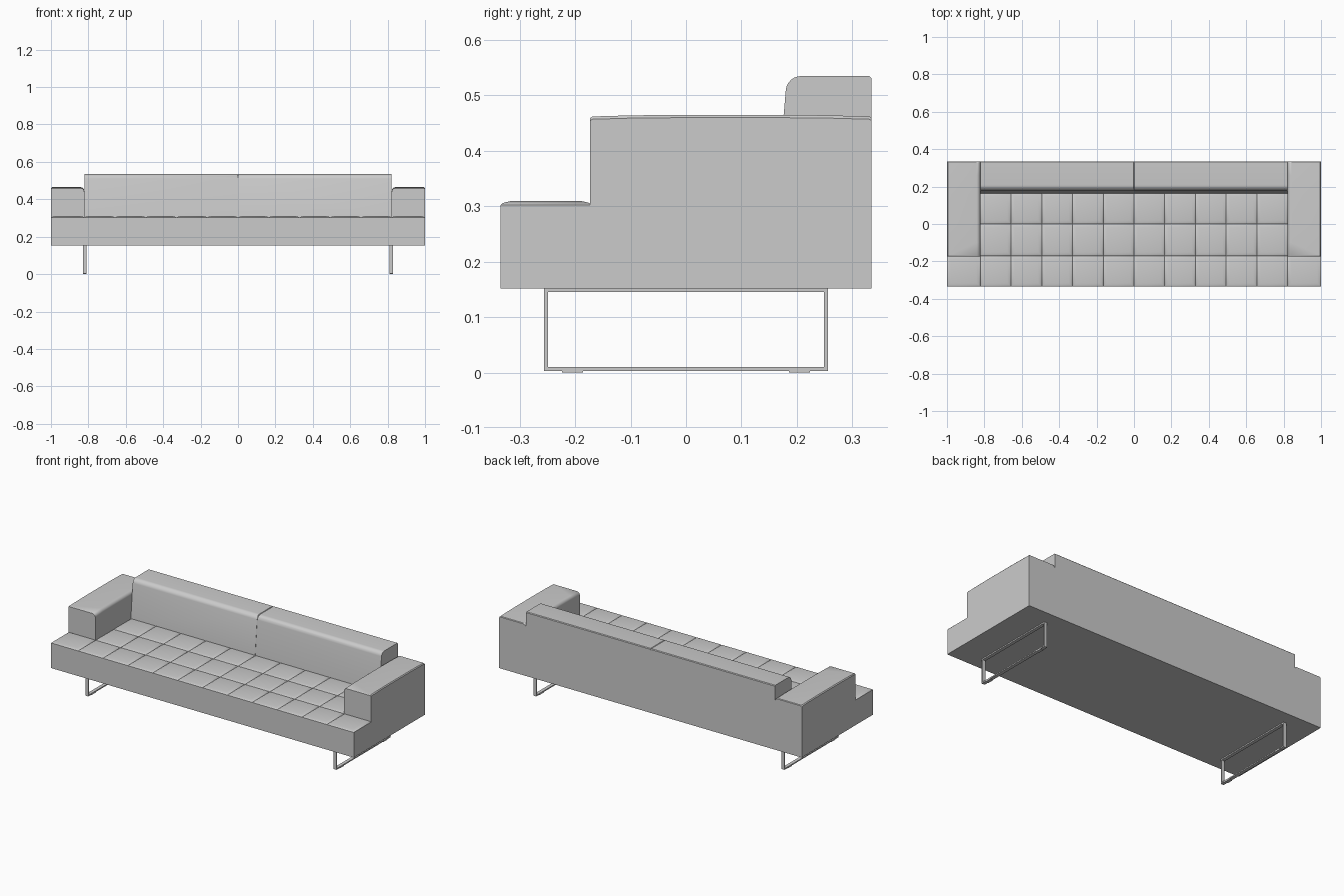
import bpy, bmesh, math

cube = bpy.data.objects.get("Cube")
if cube:
    bpy.data.objects.remove(cube, do_unlink=True)

fabric = bpy.data.materials.new("grey")
fabric.use_nodes = True
GREY = (0.6, 0.6, 0.6, 1)
fabric.diffuse_color = GREY
fabric.node_tree.nodes["Principled BSDF"].inputs["Base Color"].default_value = GREY


def finish(bm, name, smooth=True):
    bmesh.ops.recalc_face_normals(bm, faces=bm.faces)
    mesh = bpy.data.meshes.new(name)
    bm.to_mesh(mesh)
    bm.free()
    mesh.materials.append(fabric)
    obj = bpy.data.objects.new(name, mesh)
    bpy.context.collection.objects.link(obj)
    if smooth:
        bpy.ops.object.select_all(action='DESELECT')
        obj.select_set(True)
        bpy.context.view_layer.objects.active = obj
        bpy.ops.object.shade_smooth_by_angle(angle=math.radians(35))
    return obj


def add_box(bm, x, y, z):
    vs = [bm.verts.new((a, b, c)) for c in z for a, b in
          ((x[0], y[0]), (x[1], y[0]), (x[1], y[1]), (x[0], y[1]))]
    bm.faces.new(vs[:4])
    bm.faces.new(vs[4:])
    for i in range(4):
        j = (i + 1) % 4
        bm.faces.new((vs[i], vs[j], vs[j + 4], vs[i + 4]))


def add_loft(bm, rings):
    """Bridge equal-length rings of points and cap both ends."""
    loops = [[bm.verts.new(p) for p in ring] for ring in rings]
    n = len(loops[0])
    for a, b in zip(loops, loops[1:]):
        for i in range(n):
            j = (i + 1) % n
            bm.faces.new((a[i], a[j], b[j], b[i]))
    bm.faces.new(loops[0])
    bm.faces.new(loops[-1])


def arc(cx, cz, r, start, end, steps=6):
    for i in range(steps + 1):
        t = math.radians(start + (end - start) * i / steps)
        yield cx + r * math.cos(t), cz + r * math.sin(t)


HALF_X, HALF_Y, ARM_X, ARM_Y = 1.0, 0.335, 0.822, -0.173
BOTTOM, SEAT = 0.152, 0.297

# Seat base
bm = bmesh.new()
add_box(bm, (-HALF_X, HALF_X), (-HALF_Y, ARM_Y), (BOTTOM, SEAT))
add_box(bm, (-ARM_X, ARM_X), (ARM_Y, HALF_Y), (BOTTOM, SEAT))
finish(bm, "seat_base", smooth=False)

# Tufted seat pads: soft tiles whose rims meet in shallow grooves
bm = bmesh.new()
columns = [-HALF_X] + [ARM_X * i / 5 for i in range(-5, 6)] + [HALF_X]
columns = [-HALF_X] + [ARM_X * i / 5 for i in range(-5, 6)] + [HALF_X]
rows = [-HALF_Y, ARM_Y + 0.003, 0.0, 0.166]
rim = [(0, SEAT), (0, 0.302), (0.003, 0.305), (0.008, 0.307), (0.02, 0.3095)]
for r, (y0, y1) in enumerate(zip(rows, rows[1:])):
    for x0, x1 in zip(columns, columns[1:]):
        if r and max(abs(x0), abs(x1)) > ARM_X + 0.01:
            continue
        add_loft(bm, [[(x0 + d, y0 + d, z), (x1 - d, y0 + d, z),
                       (x1 - d, y1 - d, z), (x0 + d, y1 - d, z)] for d, z in rim])
finish(bm, "seat_pads")

# Armrests with a rounded inner top edge and slightly crowned ends
for side, name in ((1, "left_armrest"), (-1, "right_armrest")):
    rings = []
    for y, drop in ((ARM_Y, 0.006), (ARM_Y + 0.004, 0.003), (-0.1, 0.001), (0.0, 0),
                    (0.16, 0), (0.26, 0.001), (HALF_Y - 0.004, 0.003), (HALF_Y, 0.006)):
        prof = [(HALF_X, BOTTOM), (HALF_X, 0.46 - drop), (HALF_X - 0.005, 0.465 - drop)]
        prof += arc(ARM_X + 0.02, 0.445 - drop, 0.02, 90, 180)
        prof += [(ARM_X, BOTTOM)]
        rings.append([(side * x, y, z) for x, z in prof])
    bm = bmesh.new()
    add_loft(bm, rings)
    finish(bm, name)

# Back cushions: leaning front face rolling over into a flat top
prof = [(HALF_Y, SEAT), (HALF_Y, 0.531), (HALF_Y - 0.004, 0.535)]
prof += arc(0.208, 0.507, 0.028, 90, 172)
prof += [(0.162, SEAT)]
for side, name in ((1, "left_back_cushion"), (-1, "right_back_cushion")):
    bm = bmesh.new()
    rings = []
    for x, inset in ((0.0005, 0.003), (0.003, 0), (ARM_X, 0)):
        rings.append([(side * x, y, z - inset * (z > 0.5)) for y, z in prof])
    add_loft(bm, rings)
    finish(bm, name)

# Sled legs: flat-bar rectangular loops with floor pads
for side, name in ((1, "left_sled_leg"), (-1, "right_sled_leg")):
    bm = bmesh.new()
    x = (side * 0.82 - 0.01, side * 0.82 + 0.01)
    for z in ((0.003, 0.010), (0.145, BOTTOM)):
        add_box(bm, x, (-0.256, 0.256), z)
    for s in (-1, 1):
        add_box(bm, x, sorted((s * 0.256, s * 0.249)), (0.010, 0.145))
        add_box(bm, x, sorted((s * 0.186, s * 0.224)), (0, 0.003))
    finish(bm, name, smooth=False)
